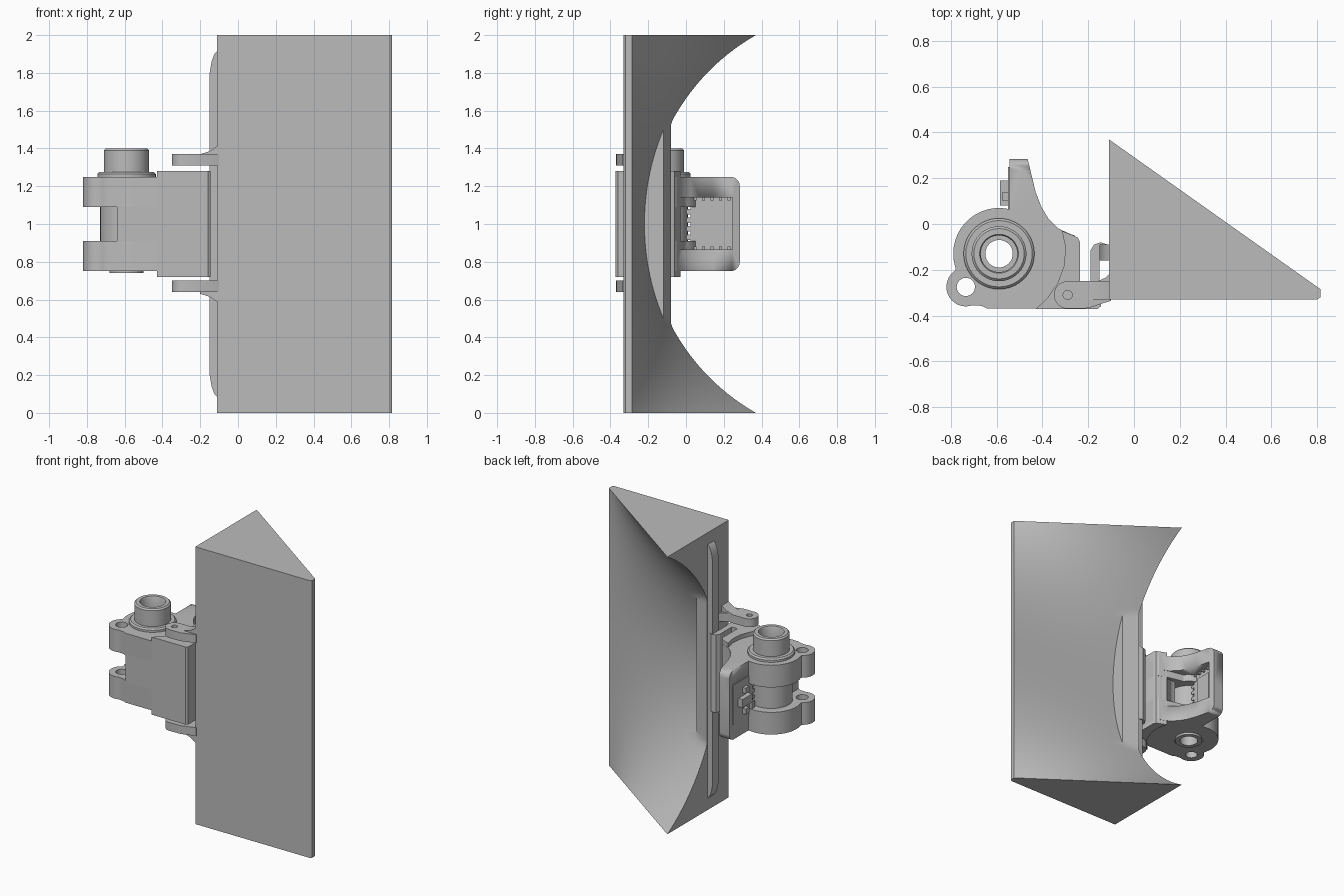
import bpy, bmesh, math

if "Cube" in bpy.data.objects:
    bpy.data.objects.remove(bpy.data.objects["Cube"])

grey = bpy.data.materials.new("light_grey")
grey.diffuse_color = (0.5, 0.5, 0.5, 1)
grey.use_nodes = True
grey.node_tree.nodes["Principled BSDF"].inputs["Base Color"].default_value = grey.diffuse_color


def finish(name, bm):
    bmesh.ops.remove_doubles(bm, verts=bm.verts, dist=0.0004)
    bmesh.ops.recalc_face_normals(bm, faces=bm.faces)
    me = bpy.data.meshes.new(name)
    bm.to_mesh(me)
    bm.free()
    me.materials.append(grey)
    ob = bpy.data.objects.new(name, me)
    bpy.context.collection.objects.link(ob)
    bpy.ops.object.select_all(action='DESELECT')
    ob.select_set(True)
    bpy.context.view_layer.objects.active = ob
    bpy.ops.object.shade_smooth_by_angle(angle=math.radians(30))
    return ob


def arc(cx, cy, r, a0=0, a1=360, n=32):
    full = abs(a1 - a0) == 360
    return [(cx + r * math.cos(math.radians(a0 + (a1 - a0) * i / n)),
             cy + r * math.sin(math.radians(a0 + (a1 - a0) * i / n)))
            for i in range(n if full else n + 1)]


def prism(name, loops, lo, hi, axis='Z'):
    """Extrude outline plus holes; coordinates are (x,y), (y,z) or (z,x) for axis Z, X, Y."""
    cu = bpy.data.curves.new(name + "_outline", 'CURVE')
    cu.dimensions, cu.fill_mode, cu.extrude = '2D', 'BOTH', (hi - lo) / 2
    for loop in loops:
        sp = cu.splines.new('POLY')
        sp.points.add(len(loop) - 1)
        for p, (a, b) in zip(sp.points, loop):
            p.co = (a, b, 0, 1)
        sp.use_cyclic_u = True
    tmp = bpy.data.objects.new(name + "_outline", cu)
    bpy.context.collection.objects.link(tmp)
    dg = bpy.context.evaluated_depsgraph_get()
    me = bpy.data.meshes.new_from_object(tmp.evaluated_get(dg))
    bpy.data.objects.remove(tmp)
    bm = bmesh.new()
    bm.from_mesh(me)
    bpy.data.meshes.remove(me)
    for v in bm.verts:
        a, b, c = v.co
        c += (lo + hi) / 2
        v.co = {'Z': (a, b, c), 'X': (c, a, b), 'Y': (b, c, a)}[axis]
    return finish(name, bm)


def box(name, x0, x1, y0, y1, z0, z1):
    return prism(name, [[(x0, y0), (x1, y0), (x1, y1), (x0, y1)]], z0, z1)


def lathe(name, cx, cy, profile, n=40):
    bm = bmesh.new()
    rings = [[bm.verts.new((x, y, z)) for x, y in arc(cx, cy, r, n=n)] for r, z in profile]
    for a, b in zip(rings, rings[1:] + rings[:1]):
        for i in range(n):
            j = (i + 1) % n
            bm.faces.new((a[i], a[j], b[j], b[i]))
    return finish(name, bm)


# Wedge body: triangular section whose back is scooped by an arc along the height
bm = bmesh.new()
R, ROWS, COLS = 1.151, 80, 12
rows = []
for k in range(ROWS + 1):
    z = 2 * k / ROWS
    s = -0.211 + R - math.sqrt(R * R - (z - 1) ** 2)
    pts = [(-0.11, -0.33), (0.8, -0.33), (0.815, -0.32)]
    for i in range(COLS + 1):
        x = 0.815 * (1 - i / COLS)
        t = (x + 0.11) / 0.925
        pts.append((x, s + (-0.285 - s) * t))
    pts.append((0.0, max(pts[-1][1], -0.12)))
    t = 0.055 / 0.925
    pts.append((-0.055, max(s + (-0.285 - s) * t, -0.10)))
    pts.append((-0.11, max(s, -0.08)))
    rows.append([bm.verts.new((x, y, z)) for x, y in pts])
for a, b in zip(rows, rows[1:]):
    for i in range(len(a)):
        j = (i + 1) % len(a)
        bm.faces.new((a[i], a[j], b[j], b[i]))
bm.faces.new(rows[0])
bm.faces.new(rows[-1])
finish("scooped_wedge", bm)

# Long rib on the left side of the wedge
rib = [(0.08, -0.105), (0.1, -0.125), (0.14, -0.14), (0.2, -0.15)]
rib = rib + [(2 - z, x) for z, x in reversed(rib)]
prism("side_rib", [rib], -0.16, -0.09, 'Y')

# Hinge lugs with flared roots, one above and one below the clamp
lug = arc(-0.29, -0.31, 0.06, 90, 270, 16) + [(-0.2, -0.368), (-0.1, -0.335), (-0.1, -0.21),
      (-0.125, -0.235), (-0.16, -0.25)]
for name, z0, sgn in (("upper", 1.31, 1), ("lower", 0.64, -1)):
    prism(name + "_lug", [lug, arc(-0.29, -0.31, 0.02, n=16)], z0, z0 + 0.06)
    face = 1 + sgn * 0.37
    prism(name + "_lug_flare", [[(face - sgn * 0.03, -0.2), (face, -0.2), (face + sgn * 0.015, -0.15),
          (face + sgn * 0.05, -0.1), (face - sgn * 0.03, -0.1)]], -0.33, -0.25, 'Y')

# Clamp jaws
CX, CY = -0.59, -0.13
jaw = [(-0.64, -0.37), (-0.235, -0.37), (-0.235, -0.08), (-0.26, -0.05), (-0.33, -0.025)]
jaw += arc(CX, CY, 0.2, 40, 198, 30) + arc(-0.735, -0.275, 0.085, 122, 290, 20) + [(-0.665, -0.358)]
holes = [arc(CX, CY, 0.1), arc(-0.735, -0.275, 0.04, n=24)]
for name, z0, z1 in (("upper_jaw", 1.09, 1.25), ("lower_jaw", 0.75, 0.91)):
    prism(name, [jaw] + holes, z0, z1)

# Front web between the jaws
box("clamp_front_web", -0.64, -0.235, -0.37, -0.26, 0.9, 1.1)

# Hinge block with its clip
block = [(-0.43, -0.372), (-0.16, -0.372), (-0.145, -0.36), (-0.145, -0.25), (-0.235, -0.25),
         (-0.235, -0.08), (-0.245, -0.06), (-0.265, -0.05), (-0.315, -0.03), (-0.3, -0.1),
         (-0.305, -0.18), (-0.335, -0.26), (-0.38, -0.325)]
prism("hinge_block", [block], 0.72, 1.28)
clip = [(-0.19, -0.26), (-0.15, -0.26), (-0.15, -0.09), (-0.11, -0.1), (-0.115, -0.09),
        (-0.145, -0.08), (-0.175, -0.09), (-0.19, -0.115)]
prism("hinge_clip", [clip], 0.72, 1.28)

# Hollow pivot barrel running through the jaws
lathe("pivot_barrel", CX, CY, [
    (0.06, 0.74), (0.09, 0.74), (0.09, 0.755), (0.105, 0.755), (0.105, 0.9), (0.14, 0.9),
    (0.14, 1.1), (0.105, 1.1), (0.105, 1.245), (0.155, 1.245), (0.155, 1.265), (0.145, 1.275),
    (0.12, 1.275), (0.12, 1.39), (0.11, 1.4), (0.085, 1.4), (0.08, 1.39), (0.08, 1.3), (0.06, 1.3)])

# Curved arm, trimmed to a rounded frame with a window
arm = prism("window_arm", [[(-0.545, 0.285), (-0.545, 0.03), (-0.5, 0.03), (-0.43, -0.02),
            (-0.33, -0.1), (-0.24, -0.1), (-0.245, -0.06), (-0.265, -0.05), (-0.33, -0.02),
            (-0.375, 0.025), (-0.405, 0.075), (-0.43, 0.14), (-0.465, 0.285)]], 0.75, 1.25)
frame = [(-0.3, 0.75)] + arc(0.235, 0.8, 0.05, 270, 360, 8) + arc(0.235, 1.2, 0.05, 0, 90, 8) + [(-0.3, 1.25)]
window = [(-0.045, 0.865), (0.245, 0.865), (0.245, 1.14), (-0.045, 1.14)]
trim = prism("arm_trim_cutter", [frame, window], -0.8, -0.1, 'X')
mod = arm.modifiers.new("trim", 'BOOLEAN')
mod.operation, mod.object, mod.solver = 'INTERSECT', trim, 'EXACT'
bpy.context.view_layer.objects.active = arm
bpy.ops.object.modifier_apply(modifier="trim")
bpy.data.objects.remove(trim)

# Panel inside the window, with raised pad, blocks and teeth
box("window_panel", -0.55, -0.505, 0.025, 0.25, 0.86, 1.145)
box("panel_pad", -0.506, -0.498, 0.07, 0.185, 0.9, 1.1)
for i, (y0, y1, z0, z1, x0) in enumerate(((0.08, 0.19, 0.97, 1.03, -0.585), (0.03, 0.06, 0.9, 0.96, -0.57),
                                         (0.1, 0.14, 1.05, 1.09, -0.575), (0.1, 0.14, 0.9, 0.94, -0.575))):
    box(f"panel_block_{i + 1}", x0, -0.545, y0, y1, z0, z1)
for i in range(5):
    y = 0.04 + 0.045 * i
    for side, z in (("upper", 1.125), ("lower", 0.865)):
        box(f"{side}_tooth_{i + 1}", -0.51, -0.49, y, y + 0.015, z, z + 0.015)
for i in range(6):
    z = 0.885 + 0.045 * i
    prism(f"edge_bump_{i + 1}", [arc(0.015, z, 0.015, n=12)], -0.55, -0.505, 'X')
